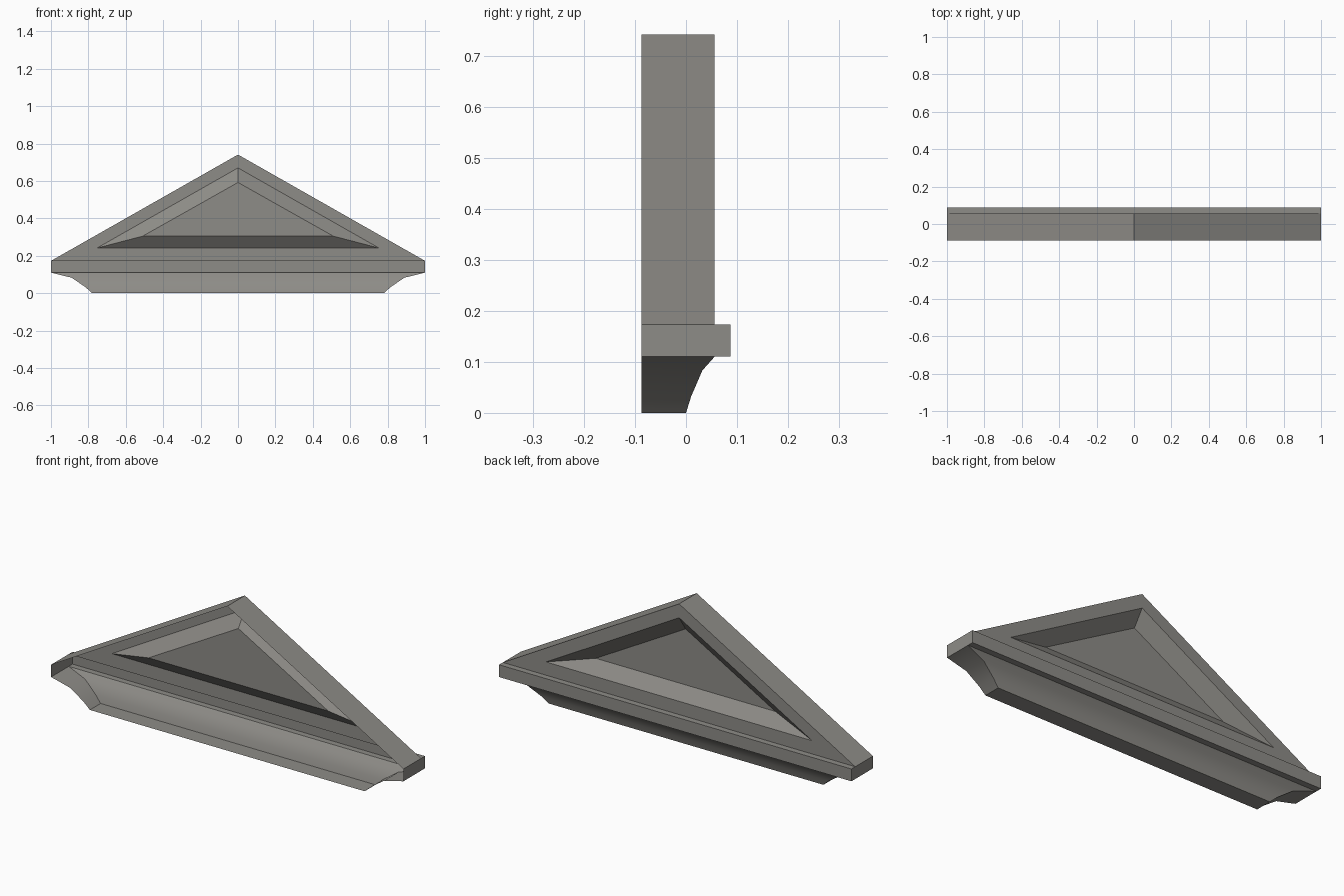
import bpy
import math

if "Cube" in bpy.data.objects:
    bpy.data.objects.remove(bpy.data.objects["Cube"])

# Hollow pediment facing +y; its back (-y) is open
BACK, FACE, LIP = -0.087, 0.056, 0.087
LOW, HIGH = 0.11, 0.173          # underside and top of the ledge

stone = bpy.data.materials.new("grey stone")
stone.diffuse_color = (0.27, 0.262, 0.243, 1)
stone.use_nodes = True
stone.node_tree.nodes["Principled BSDF"].inputs["Base Color"].default_value = stone.diffuse_color


def make(name, rings, closed=False, caps=()):
    """Skin consecutive point rings with quads, plus loose cap faces."""
    verts, faces = [], []
    n = len(rings[0])
    for ring in rings:
        verts += ring
    for r in range(len(rings) - 1):
        for i in range(n if closed else n - 1):
            j = (i + 1) % n
            faces.append((r * n + i, r * n + j, (r + 1) * n + j, (r + 1) * n + i))
    for cap in caps:
        faces.append(tuple(range(len(verts), len(verts) + len(cap))))
        verts += cap
    me = bpy.data.meshes.new(name)
    me.from_pydata(verts, [], faces)
    me.materials.append(stone)
    ob = bpy.data.objects.new(name, me)
    bpy.context.collection.objects.link(ob)
    return ob


def gable(half, base, apex, y):
    return [(-half, y, base), (0, y, apex), (half, y, base)]


# Sloping roof sides
make("roof_slopes", [gable(1, HIGH, 0.741, BACK), gable(1, HIGH, 0.741, FACE)])

# Triangular frame, bevel and sunken panel
panel = gable(0.51, 0.305, 0.592, 0.003)
make("gable_panel", [gable(1, HIGH, 0.741, FACE), gable(0.755, 0.241, 0.67, FACE), panel],
     closed=True, caps=[panel])

# Projecting ledge with end caps
profile = [(FACE, LOW), (LIP, LOW), (LIP, HIGH), (FACE, HIGH)]
end = [(BACK, LOW), (LIP, LOW), (LIP, HIGH), (BACK, HIGH)]
make("ledge", [[(x, y, z) for y, z in profile] for x in (-1, 1)],
     caps=[[(1, y, z) for y, z in end], [(-1, y, z) for y, z in reversed(end)]])

# Cove moulding wrapping the front and both ends, with flat bottom
cove_steps = [(0.78, 0.0, 0.0), (0.815, 0.01, 0.032), (0.89, 0.032, 0.083), (1, FACE, LOW)]
rings = [[(x, BACK, z), (x, y, z), (-x, y, z), (-x, BACK, z)] for x, y, z in cove_steps]
cove = make("cove_moulding", rings, caps=[rings[0][::-1]])
bpy.context.view_layer.objects.active = cove
cove.select_set(True)
bpy.ops.object.shade_smooth_by_angle(angle=math.radians(35))
